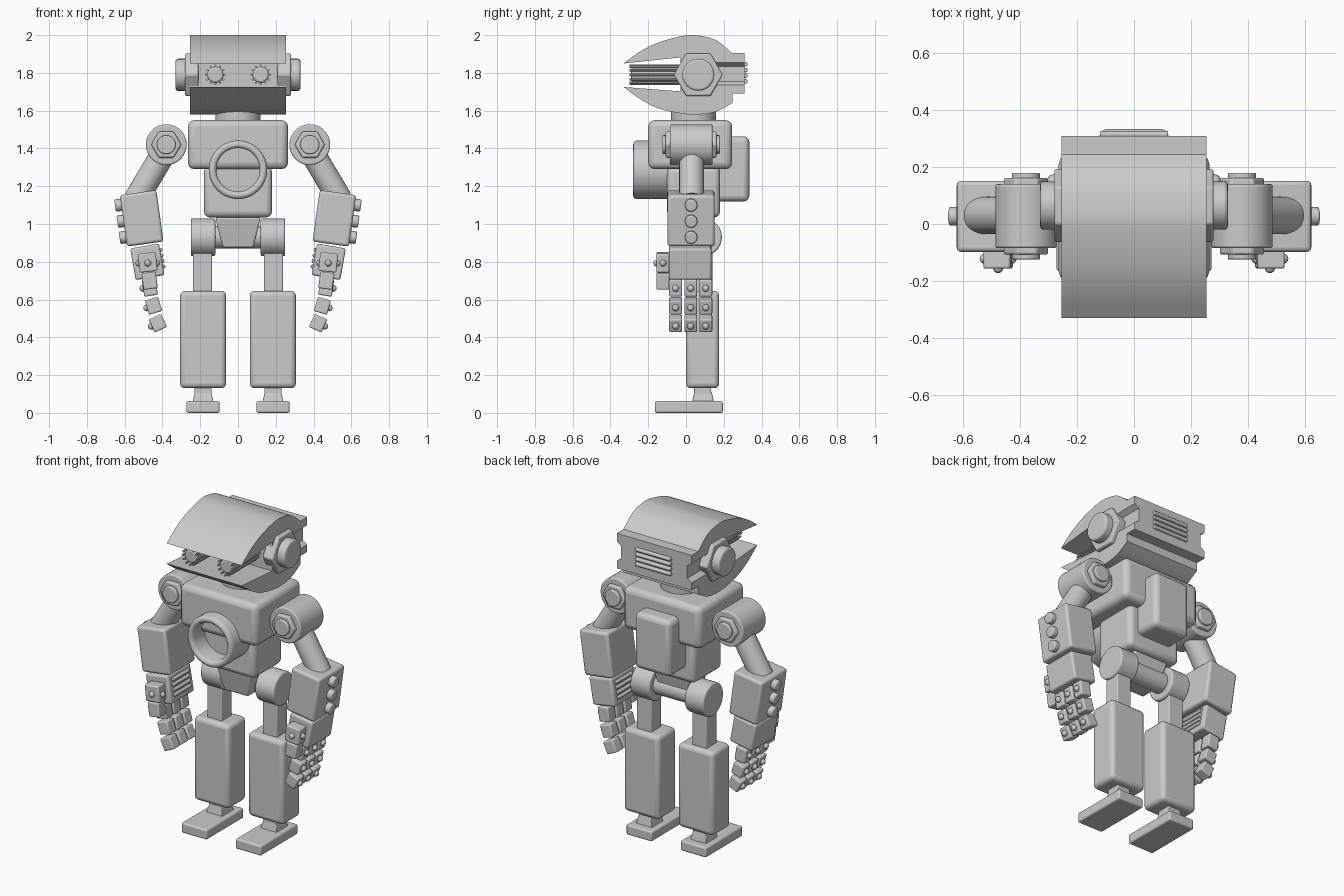
import bpy, bmesh, math
from mathutils import Vector, Matrix

cube = bpy.data.objects.get("Cube")
if cube:
    bpy.data.objects.remove(cube, do_unlink=True)

grey = bpy.data.materials.new("plain_grey")
grey.use_nodes = True
grey.diffuse_color = (0.6, 0.6, 0.6, 1)
grey.node_tree.nodes["Principled BSDF"].inputs["Base Color"].default_value = (0.6, 0.6, 0.6, 1)


def finish(name, bm, loc=(0, 0, 0), tilt=0, bevel=0, segments=3):
    bmesh.ops.recalc_face_normals(bm, faces=bm.faces)
    mesh = bpy.data.meshes.new(name)
    bm.to_mesh(mesh)
    bm.free()
    mesh.materials.append(grey)
    ob = bpy.data.objects.new(name, mesh)
    bpy.context.scene.collection.objects.link(ob)
    ob.location = loc
    ob.rotation_euler = (0, tilt, 0)
    if bevel:
        mod = ob.modifiers.new("rounded_edges", "BEVEL")
        mod.width, mod.segments = bevel, segments
        mod.limit_method, mod.angle_limit = "ANGLE", math.radians(40)
    bpy.ops.object.select_all(action="DESELECT")
    ob.select_set(True)
    bpy.context.view_layer.objects.active = ob
    bpy.ops.object.shade_smooth_by_angle(angle=math.radians(35))
    return ob


def box(name, loc, size, bevel=0.01, tilt=0, taper=1):
    """Box whose lower end can be narrowed by taper."""
    bm = bmesh.new()
    bmesh.ops.create_cube(bm, size=1)
    for v in bm.verts:
        k = taper if v.co.z < 0 else 1
        v.co = Vector((v.co.x * size[0] * k, v.co.y * size[1] * k, v.co.z * size[2]))
    return finish(name, bm, loc, tilt, bevel)


def rod(name, a, b, radius, sides=32, bevel=0):
    """Cylinder between two points."""
    a, b = Vector(a), Vector(b)
    axis = b - a
    turn = axis.to_track_quat("Z", "Y").to_matrix().to_4x4()
    bm = bmesh.new()
    bmesh.ops.create_cone(bm, cap_ends=True, segments=sides, radius1=radius,
                          radius2=radius, depth=axis.length,
                          matrix=Matrix.Translation((a + b) / 2) @ turn)
    return finish(name, bm, bevel=bevel)


def hexagon(name, centre, radius, axis, half):
    """Six-sided plate along x or y, corners pointing sideways."""
    across = 1 - axis
    bm = bmesh.new()
    ring = []
    for i in range(6):
        t = i * math.pi / 3
        p = Vector(centre)
        p[across] += radius * math.cos(t)
        p.z += radius * math.sin(t)
        p[axis] -= half
        ring.append(bm.verts.new(p))
    extrude(bm, bm.faces.new(ring), axis, 2 * half)
    return finish(name, bm, bevel=0.008, segments=2)


def extrude(bm, face, axis, depth):
    out = bmesh.ops.extrude_face_region(bm, geom=[face])["geom"]
    shift = Vector((0, 0, 0))
    shift[axis] = depth
    bmesh.ops.translate(bm, vec=shift, verts=[g for g in out if isinstance(g, bmesh.types.BMVert)])


def prism(name, profile, axis, start, depth):
    """Outline of (sideways, z) points extruded along x or y."""
    bm = bmesh.new()
    ring = [bm.verts.new((start, u, z) if axis == 0 else (u, start, z)) for u, z in profile]
    extrude(bm, bm.faces.new(ring), axis, depth)
    return finish(name, bm)


def ball(name, loc, radius):
    bm = bmesh.new()
    bmesh.ops.create_uvsphere(bm, u_segments=16, v_segments=10, radius=radius)
    return finish(name, bm, loc)


def arc(points, steps=5):
    """Smooth curve through the given points."""
    pts = [Vector(p) for p in points]
    out = []
    for i in range(len(pts) - 1):
        p0, p1, p2, p3 = pts[max(i - 1, 0)], pts[i], pts[i + 1], pts[min(i + 2, len(pts) - 1)]
        for k in range(steps):
            t = k / steps
            out.append(0.5 * (2 * p1 + (p2 - p0) * t + (2 * p0 - 5 * p1 + 4 * p2 - p3) * t * t
                              + (3 * p1 - p0 - 3 * p2 + p3) * t ** 3))
    return [tuple(p) for p in out + [pts[-1]]]


# Head: two curved shells hinged around a notched core
upper = arc([(-.33, 1.85), (-.24, 1.915), (-.14, 1.963), (-.01, 1.997), (.07, 1.997), (.16, 1.972), (.245, 1.905)])
lower = arc([(-.33, 1.725), (-.24, 1.66), (-.14, 1.61), (-.01, 1.583), (.07, 1.58), (.16, 1.595), (.245, 1.64)])
prism("upper_head_shell", upper + [(.2, 1.89), (0, 1.885)], 0, -.255, .51)
prism("lower_head_shell", lower + [(.245, 1.7), (0, 1.70)], 0, -.255, .51)
half = [(.255, 1.69), (.255, 1.735), (.225, 1.755), (.225, 1.835), (.255, 1.855), (.255, 1.905)]
prism("head_core", half + [(-x, z) for x, z in reversed(half)], 1, -.03, .34)
for i in range(4):
    z = 1.755 + i * .03
    rod("back_vent", (-.12, .315, z), (.12, .315, z), .012, 12, .004)
rod("neck", (0, .04, 1.53), (0, .04, 1.62), .12)

# Torso
box("chest", (0, .022, 1.42), (.53, .445, .26), .035)
box("abdomen", (0, .04, 1.17), (.36, .28, .27), .03)
box("pelvis", (0, .05, .955), (.24, .2, .16), .01, taper=.68)
box("backpack", (0, .235, 1.292), (.245, .2, .345), .03)
rod("hip_axle", (-.2, .09, .93), (.2, .09, .93), .06)

# Open chest port turned from a lip profile
bm = bmesh.new()
lip = [(.155, -.06), (.155, -.26)]
lip += [(.135 + .02 * math.cos(t * math.pi / 6), -.26 - .02 * math.sin(t * math.pi / 6)) for t in range(1, 7)]
lip += [(.115, -.16), (0, -.16)]
verts = [bm.verts.new((r, y, 0)) for r, y in lip]
edges = [bm.edges.new(pair) for pair in zip(verts, verts[1:])]
bmesh.ops.spin(bm, geom=verts + edges, axis=(0, 1, 0), cent=(0, 0, 0), angle=2 * math.pi, steps=48)
bmesh.ops.remove_doubles(bm, verts=bm.verts, dist=.0005)
finish("chest_port", bm, (0, 0, 1.287))

for s, side in ((1, "left_"), (-1, "right_")):
    # Ear and eye
    hexagon(side + "ear_hexagon", (s * .245, .065, 1.79), .13, 0, .035)
    rod(side + "ear_cap", (s * .25, .065, 1.79), (s * .33, .065, 1.79), .085, 32, .012)
    rod(side + "eye", (s * .12, -.03, 1.79), (s * .12, -.29, 1.79), .043, 32, .012)
    for i in range(12):
        t = i * math.pi / 6
        x, z = s * .12 + .049 * math.cos(t), 1.79 + .049 * math.sin(t)
        rod(side + "eye_rib", (x, -.03, z), (x, -.3, z), .006, 8)

    # Shoulder and upper arm
    rod(side + "shoulder", (s * .38, -.085, 1.42), (s * .38, .14, 1.42), .108, 40, .008)
    hexagon(side + "shoulder_hexagon", (s * .38, .027, 1.42), .08, 1, .135)
    rod(side + "shoulder_bolt", (s * .38, -.125, 1.42), (s * .38, .18, 1.42), .05, 24, .006)
    rod(side + "upper_arm", (s * .385, .03, 1.39), (s * .54, .03, 1.13), .066)

    # Forearm with three outer knobs
    a = math.radians(8)
    centre = Vector((s * .51, .027, 1.03))
    out, up = Vector((s * math.cos(a), 0, -math.sin(a))), Vector((s * math.sin(a), 0, math.cos(a)))
    box(side + "forearm", centre, (.195, .25, .275), .015, s * a)
    for k in (-1, 0, 1):
        p = centre + up * k * .086
        rod(side + "forearm_knob", p, p + out * .13, .033, 20, .008)

    # Palm with ribs on the inner face
    a = math.radians(10)
    centre = Vector((s * .48, .022, .8))
    out, up = Vector((s * math.cos(a), 0, -math.sin(a))), Vector((s * math.sin(a), 0, math.cos(a)))
    box(side + "palm", centre, (.155, .225, .17), .012, s * a)
    for k in range(4):
        p = centre - out * .079 + up * (.05 - .03 * k)
        rod(side + "palm_rib", p - Vector((0, .08, 0)), p + Vector((0, .08, 0)), .011, 12, .004)

    # Three curled fingers of three joints, each with a stud
    for y in (-.055, .025, .105):
        for x, z, deg, h in ((.467, .665, 9, .09), (.447, .567, 17, .078), (.424, .475, 25, .076)):
            a = math.radians(deg)
            p = Vector((s * x, y, z))
            box(side + "finger", p, (.072, .068, h), .008, s * a)
            ball(side + "finger_stud", p + Vector((s * math.cos(a), 0, -math.sin(a))) * .038, .018)

    # Thumb
    box(side + "thumb_base", (s * .478, -.122, .797), (.095, .07, .1), .008, s * math.radians(6))
    box(side + "thumb_tip", (s * .468, -.122, .7), (.075, .068, .088), .008, s * math.radians(8))
    ball(side + "thumb_stud", (s * .478, -.155, .793), .018)
    for k in (-1, 1):
        ball(side + "thumb_side_stud", (s * .478 + k * .047, -.122, .793), .018)

    # Leg and foot
    rod(side + "hip", (s * .12, .09, .93), (s * .25, .09, .93), .1, 40, .01)
    box(side + "thigh", (s * .188, .09, .74), (.1, .1, .3), .006)
    box(side + "shin", (s * .185, .088, .388), (.243, .175, .515), .025)
    box(side + "ankle", (s * .185, .088, .12), (.09, .09, .06), .005)
    box(side + "ankle_base", (s * .185, .09, .085), (.085, .09, .06), .004, taper=1.3)
    box(side + "foot", (s * .185, .015, .031), (.175, .36, .062), .01)
